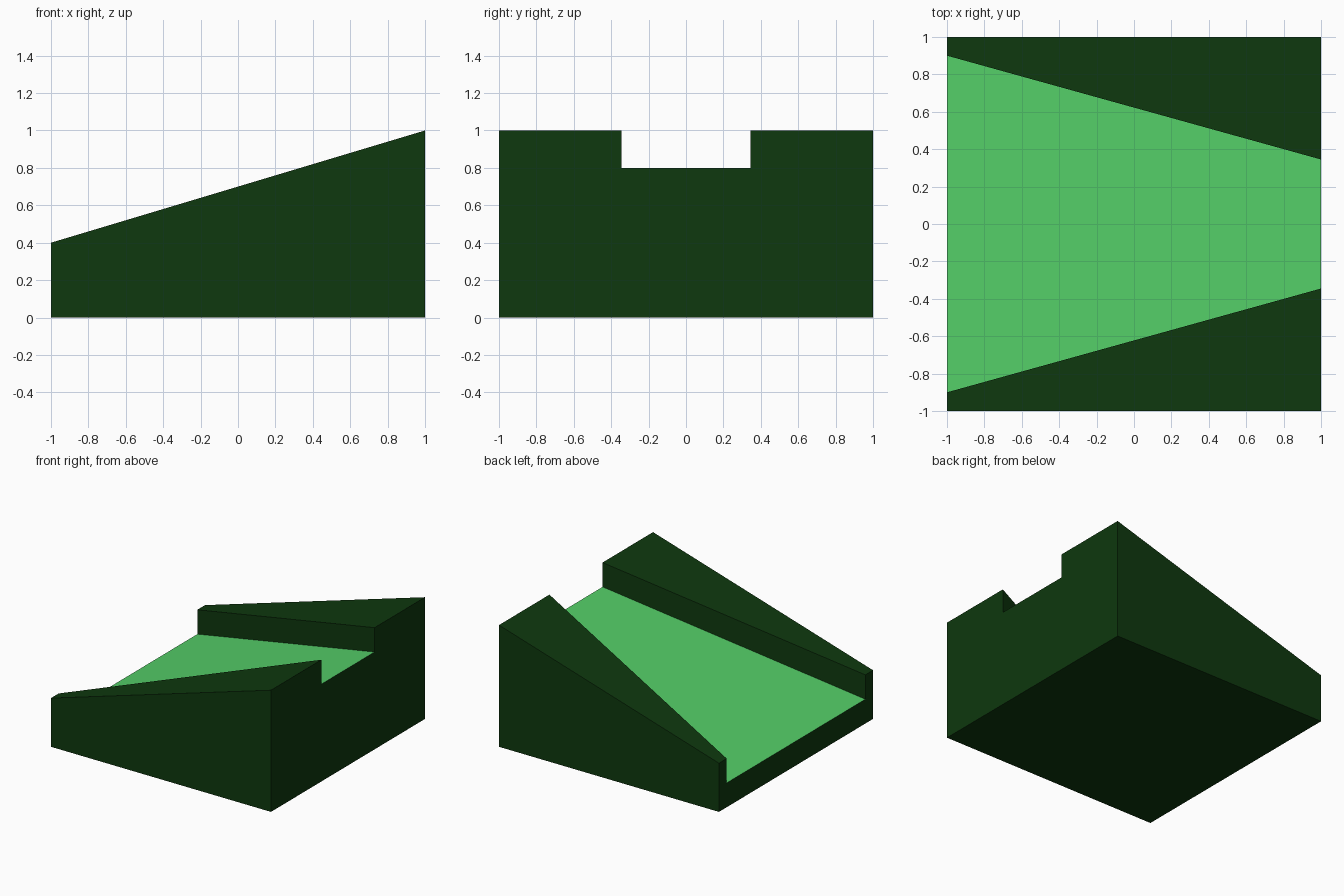
import bpy
import bmesh

if "Cube" in bpy.data.objects:
    bpy.data.objects.remove(bpy.data.objects["Cube"], do_unlink=True)


def make_material(name, rgb):
    mat = bpy.data.materials.new(name)
    mat.use_nodes = True
    color = (*rgb, 1.0)
    mat.diffuse_color = color
    mat.node_tree.nodes["Principled BSDF"].inputs["Base Color"].default_value = color
    return mat


dark_green = make_material("dark green", (0.0044, 0.0395, 0.0044))
light_green = make_material("light green", (0.089, 0.617, 0.138))


def section(bm, x, top, channel_half, depth=0.2):
    """Channelled cross-section, mirrored across y = 0."""
    half = [(1, 0), (1, top), (channel_half, top), (channel_half, top - depth)]
    outline = half + [(-y, z) for y, z in reversed(half)]
    return [bm.verts.new((x, y, z)) for y, z in outline]


# Sloped block with a tapering channel, lofted from the low end to the high end
bm = bmesh.new()
low = section(bm, -1, 0.4, 0.9)
high = section(bm, 1, 1.0, 0.345)
bm.faces.new(low)
bm.faces.new(high)
count = len(low)
for i in range(count):
    j = (i + 1) % count
    face = bm.faces.new((low[i], low[j], high[j], high[i]))
    # The channel floor joins the two halves of the section
    face.material_index = 1 if i == count // 2 - 1 else 0
bmesh.ops.recalc_face_normals(bm, faces=bm.faces)

mesh = bpy.data.meshes.new("channelled_ramp")
bm.to_mesh(mesh)
bm.free()
mesh.materials.append(dark_green)
mesh.materials.append(light_green)
ramp = bpy.data.objects.new("channelled_ramp", mesh)
bpy.context.collection.objects.link(ramp)
